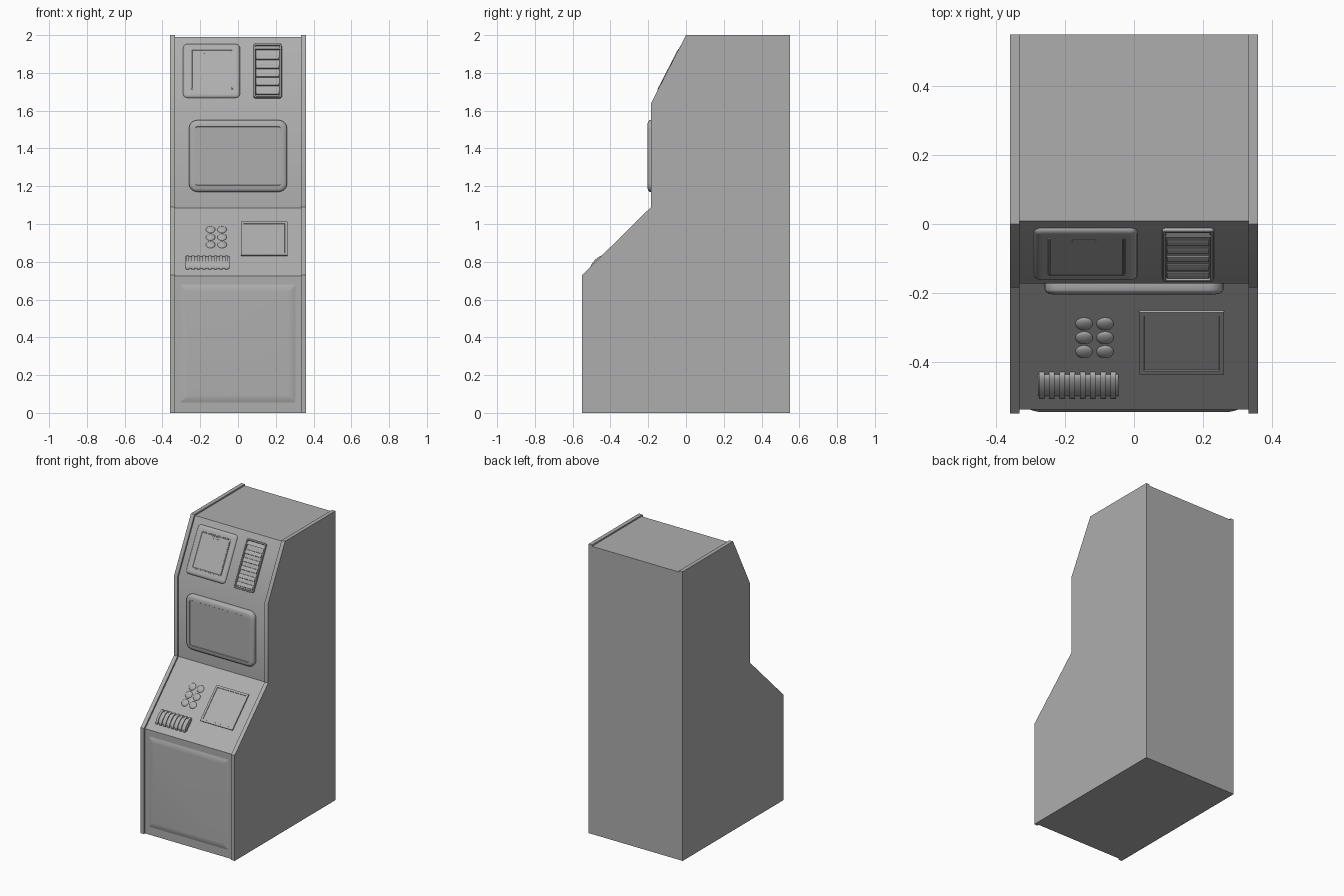
import bpy, bmesh, math
from mathutils import Matrix, Vector

cube = bpy.data.objects.get("Cube")
if cube:
    bpy.data.objects.remove(cube, do_unlink=True)

TONE = (0.423, 0.423, 0.423, 1)
grey = bpy.data.materials.new("plain grey")
grey.use_nodes = True
grey.diffuse_color = TONE
grey.node_tree.nodes["Principled BSDF"].inputs["Base Color"].default_value = TONE


def finish(name, bm, frame=None):
    """Turn a bmesh into an object, optionally laid on a panel frame."""
    if frame:
        bm.transform(frame)
    bmesh.ops.recalc_face_normals(bm, faces=bm.faces)
    mesh = bpy.data.meshes.new(name)
    bm.to_mesh(mesh)
    bm.free()
    mesh.materials.append(grey)
    mesh.shade_smooth()
    mesh.set_sharp_from_angle(angle=math.radians(35))
    obj = bpy.data.objects.new(name, mesh)
    bpy.context.collection.objects.link(obj)


def prism(name, points, x0, x1, frame=None):
    """Outline of (second, third axis) points extruded across x."""
    bm = bmesh.new()
    face = bm.faces.new([bm.verts.new((x0, a, b)) for a, b in points])
    ext = bmesh.ops.extrude_face_region(bm, geom=[face])["geom"]
    verts = [g for g in ext if isinstance(g, bmesh.types.BMVert)]
    bmesh.ops.translate(bm, verts=verts, vec=(x1 - x0, 0, 0))
    finish(name, bm, frame)


class Panel:
    """Flat front panel between two profile points: x across, v up, n out."""
    def __init__(self, low, high):
        self.z0 = low[1]
        v = Vector((0, high[0] - low[0], high[1] - low[1])).normalized()
        self.rise = v.z
        n = Vector((1, 0, 0)).cross(v)
        self.frame = Matrix.Translation((0, *low)) @ Matrix(
            ((1, 0, 0), v, n)).transposed().to_4x4()

    def v(self, z):
        return (z - self.z0) / self.rise


def plate(name, panel, x0, x1, z0, z1, radius, steps):
    """Stack of rounded rectangles, each given as (inset, height), then capped."""
    v0, v1 = panel.v(z0), panel.v(z1)
    bm = bmesh.new()
    loops = []
    for inset, height in steps:
        r = max(radius - inset, 0.003)
        loop = []
        for k, (sx, sv) in enumerate(((1, 1), (-1, 1), (-1, -1), (1, -1))):
            cx = (x1 - inset - r) if sx > 0 else (x0 + inset + r)
            cv = (v1 - inset - r) if sv > 0 else (v0 + inset + r)
            for i in range(6):
                a = math.pi / 2 * (k + i / 5)
                loop.append(bm.verts.new((cx + r * math.cos(a), cv + r * math.sin(a), height)))
        loops.append(loop)
    for a, b in zip(loops, loops[1:]):
        for i in range(len(a)):
            j = (i + 1) % len(a)
            bm.faces.new((a[i], a[j], b[j], b[i]))
    bm.faces.new(loops[-1])
    finish(name, bm, panel.frame)


def bar(name, panel, x0, x1, z, section):
    """Cross-section (v, n) centred at height z and extruded across x."""
    v = panel.v(z)
    prism(name, [(v + a, b) for a, b in section], x0, x1, panel.frame)


# Cabinet: outer cheeks and a slightly recessed core
outer = [(-0.55, 0), (-0.55, 0.73), (-0.185, 1.09), (-0.185, 1.64), (0, 2), (0.55, 2), (0.55, 0)]
core = [(-0.538, 0), (-0.538, 0.725), (-0.173, 1.085), (-0.173, 1.638),
        (0.008, 1.99), (0.55, 1.99), (0.55, 0)]
prism("left_cheek", outer, 0.333, 0.36)
prism("right_cheek", outer, -0.36, -0.333)
prism("cabinet_core", core, -0.333, 0.333)

base, desk, wall, hood = (Panel(core[i], core[i + 1]) for i in range(4))

# Lower door with a soft raised edge
plate("lower_door", base, -0.305, 0.305, 0.055, 0.68, 0.012,
      [(0, 0), (0.012, 0.004), (0.024, 0.007), (0.036, 0.008)])

# Main screen with a bezel that curves outwards
plate("main_screen", wall, -0.26, 0.26, 1.17, 1.55, 0.045,
      [(0, 0), (0, 0.018), (0.004, 0.024), (0.012, 0.029), (0.022, 0.031),
       (0.034, 0.032), (0.036, 0.029)])

# Hood display with its shallow frame
plate("hood_display_frame", hood, -0.29, 0.01, 1.668, 1.952, 0.022,
      [(0, 0), (0.002, 0.005), (0.008, 0.01), (0.018, 0.012), (0.028, 0.012)])
plate("hood_display", hood, -0.25, -0.025, 1.705, 1.92, 0.012,
      [(0, 0.01), (0.001, 0.015), (0.006, 0.015), (0.008, 0.0135)])
plate("hood_display_tab", hood, -0.18, -0.11, 1.895, 1.908, 0.004, [(0, 0.012), (0.001, 0.015)])

# Hood vent with slanted louvres
plate("vent_frame", hood, 0.082, 0.232, 1.665, 1.952, 0.012,
      [(0, 0), (0.001, 0.009), (0.003, 0.011), (0.01, 0.011), (0.012, 0.002)])
for i in range(5):
    bar(f"vent_louvre_{i + 1}", hood, 0.096, 0.218, 1.695 + 0.046 * i,
        [(-0.014, 0.001), (-0.012, 0.01), (-0.004, 0.011), (0.012, 0.005), (0.014, 0.001)])
bar("vent_sill", hood, 0.09, 0.224, 1.93,
    [(-0.012, 0.001), (-0.012, 0.013), (0.012, 0.001)])

# Desk screen with a thin rim
plate("desk_screen", desk, 0.015, 0.262, 0.83, 1.008, 0.003,
      [(0, 0), (0, 0.008), (0.014, 0.008), (0.015, 0.005)])

# Domed push buttons
for row in range(3):
    for col in range(2):
        bm = bmesh.new()
        bmesh.ops.create_uvsphere(bm, u_segments=16, v_segments=10, radius=0.025)
        cut = bm.verts[:] + bm.edges[:] + bm.faces[:]
        bmesh.ops.bisect_plane(bm, geom=cut, plane_co=(0, 0, 0), plane_no=(0, 0, -1), clear_outer=True)
        bmesh.ops.scale(bm, verts=bm.verts, vec=(1, 1, 0.4))
        spot = Vector((-0.145 + 0.061 * col, desk.v(0.89 + 0.04 * row), 0))
        bmesh.ops.translate(bm, verts=bm.verts, vec=spot)
        finish(f"button_{row + 1}_{col + 1}", bm, desk.frame)


def arch(half, height):
    return [(half * math.cos(math.pi * i / 10), height * math.sin(math.pi * i / 10)) for i in range(11)]


# Ribbed roller set into the desk
bar("roller_core", desk, -0.279, -0.045, 0.795, arch(0.043, 0.015))
for i in range(8):
    x = -0.279 + 0.0297 * i
    bar(f"roller_rib_{i + 1}", desk, x + 0.003, x + 0.019, 0.795, arch(0.052, 0.021))
